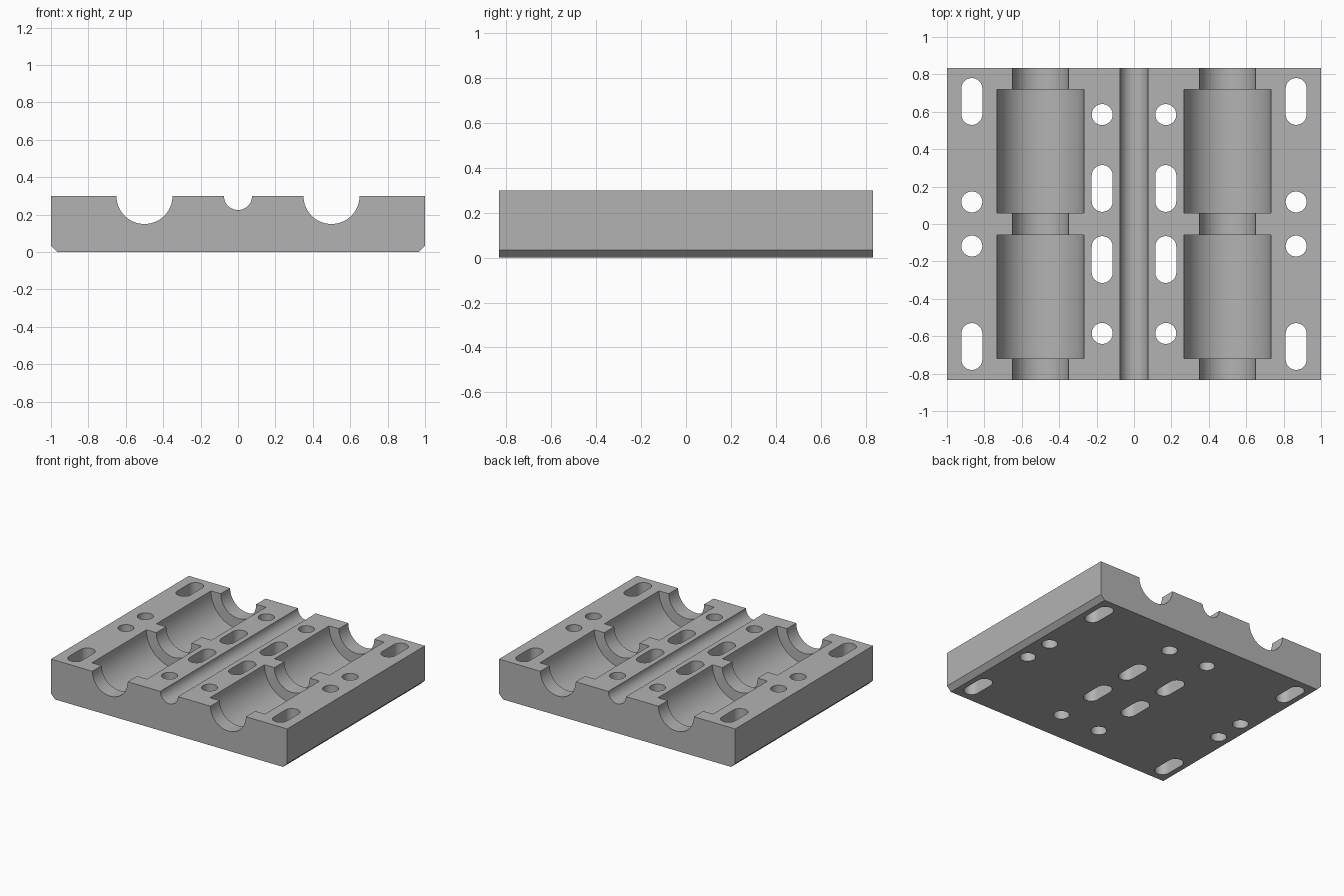
import bpy
import bmesh
from math import pi, cos, sin, radians

if "Cube" in bpy.data.objects:
    bpy.data.objects.remove(bpy.data.objects["Cube"], do_unlink=True)

HALF_X, HALF_Y, TOP, CHAMFER = 1.0, 0.833, 0.3, 0.035

grey = bpy.data.materials.new("plain grey")
grey.use_nodes = True
colour = (0.45, 0.45, 0.45, 1)
grey.diffuse_color = colour
grey.node_tree.nodes["Principled BSDF"].inputs["Base Color"].default_value = colour


def prism(name, points, direction):
    """Extrude a closed outline into a solid."""
    bm = bmesh.new()
    face = bm.faces.new([bm.verts.new(p) for p in points])
    new = bmesh.ops.extrude_face_region(bm, geom=[face])["geom"]
    bmesh.ops.translate(bm, vec=direction,
                        verts=[v for v in new if isinstance(v, bmesh.types.BMVert)])
    bmesh.ops.recalc_face_normals(bm, faces=bm.faces)
    mesh = bpy.data.meshes.new(name)
    bm.to_mesh(mesh)
    bm.free()
    mesh.materials.append(grey)
    obj = bpy.data.objects.new(name, mesh)
    bpy.context.collection.objects.link(obj)
    return obj


def channel(x, radius, y0, y1):
    """Round trough centred on the top face, running along y."""
    ring = [(x + radius * cos(a * pi / 32), y0, TOP + radius * sin(a * pi / 32))
            for a in range(64)]
    return prism("channel_cutter", ring, (0, y1 - y0, 0))


def slot(x, y, half_run=0.0, radius=0.056):
    """Vertical through hole, stretched along y when half_run is set."""
    n = 24
    arc = [(x + radius * cos(a * pi / n), y + half_run + radius * sin(a * pi / n), -0.1)
           for a in range(n + 1)]
    arc += [(2 * x - px, 2 * y - py, pz) for px, py, pz in arc]
    if half_run == 0:
        arc = arc[:n] + arc[n + 1:-1]
    return prism("hole_cutter", arc, (0, 0, TOP + 0.2))


# Plate with chamfered lower side edges
outline = [(HALF_X, TOP), (HALF_X, CHAMFER), (HALF_X - CHAMFER, 0)]
outline += [(-x, z) for x, z in reversed(outline)]
plate = prism("bearing_plate", [(x, -HALF_Y, z) for x, z in outline], (0, 2 * HALF_Y, 0))

# Centre groove, rod grooves and bearing pockets
cutters = [channel(0, 0.075, -1, 1)]
for sx in (-1, 1):
    cutters.append(channel(sx * 0.5, 0.15, -1, 1))
    for y0, y1 in ((0.06, 0.72), (-0.72, -0.06)):
        cutters.append(channel(sx * 0.5, 0.233, y0, y1))

# Mounting holes and slots, mirrored in both directions
for sx in (-1, 1):
    for sy in (-1, 1):
        cutters += [slot(sx * 0.867, sy * 0.118), slot(sx * 0.17, sy * 0.585),
                    slot(sx * 0.867, sy * 0.655, 0.069), slot(sx * 0.17, sy * 0.19, 0.069)]

bpy.context.view_layer.objects.active = plate
for cutter in cutters:
    cutter.hide_render = True
    cut = plate.modifiers.new("cut", "BOOLEAN")
    cut.operation = "DIFFERENCE"
    cut.solver = "EXACT"
    cut.object = cutter
    bpy.ops.object.modifier_apply(modifier=cut.name)
    bpy.data.objects.remove(cutter, do_unlink=True)

# Smooth troughs and holes, crisp edges
bpy.ops.object.select_all(action="DESELECT")
plate.select_set(True)
bpy.ops.object.shade_smooth_by_angle(angle=radians(30))
